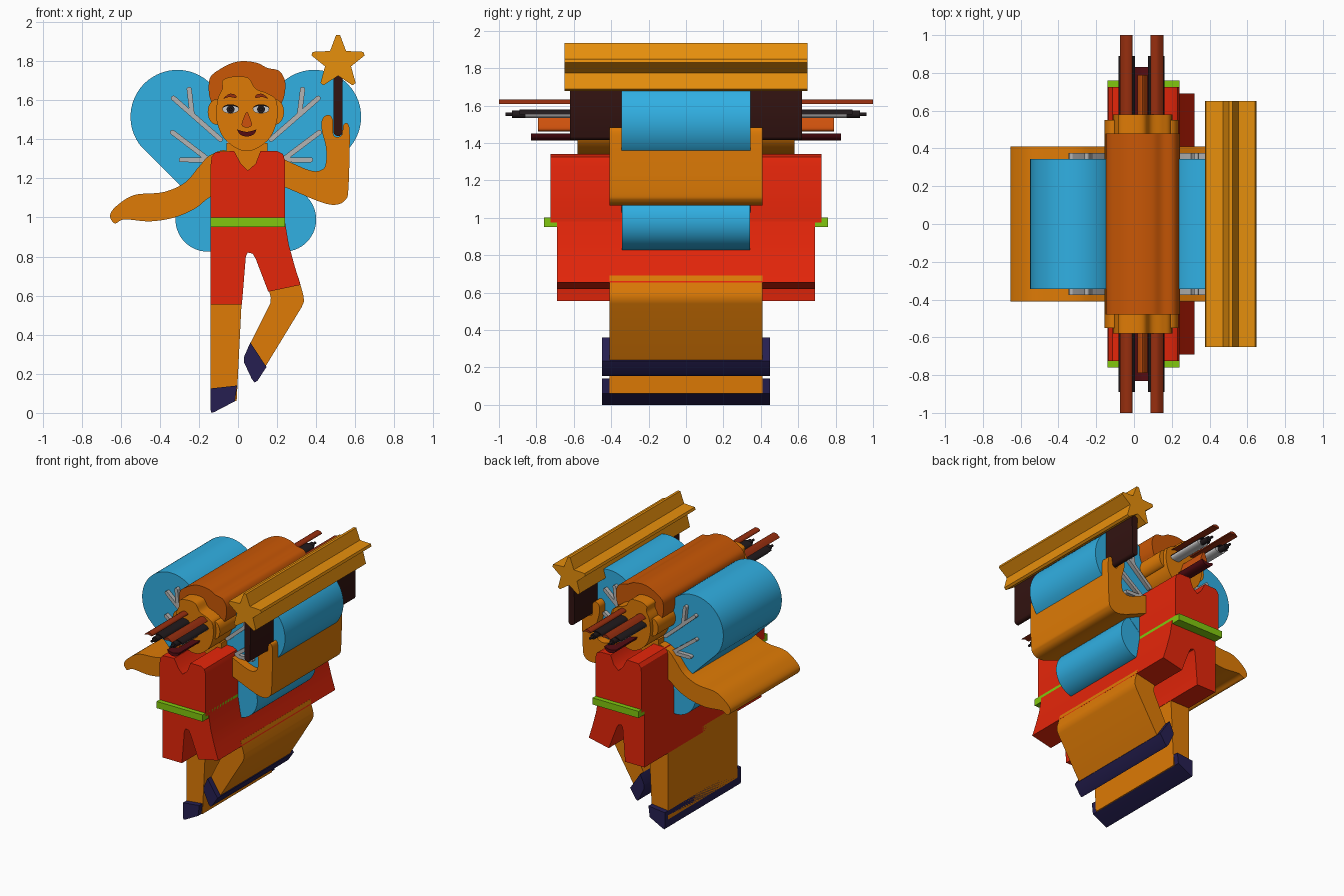
import bpy
import bmesh
from math import acos, atan2, cos, hypot, pi, sin, radians

cube = bpy.data.objects.get("Cube")
if cube:
    bpy.data.objects.remove(cube, do_unlink=True)

MID = 0.045  # shared centre line of head and wings


def make_material(name, red, green, blue):
    linear = [(c / 255) ** 2.2 for c in (red, green, blue)] + [1]
    mat = bpy.data.materials.new(name)
    mat.use_nodes = True
    mat.diffuse_color = linear
    mat.node_tree.nodes["Principled BSDF"].inputs["Base Color"].default_value = linear
    return mat


skin = make_material("skin", 222, 122, 14)
gold = make_material("gold", 230, 142, 20)
hair_brown = make_material("hair_brown", 200, 88, 14)
brow_brown = make_material("brow_brown", 150, 50, 22)
nose_orange = make_material("nose_orange", 205, 82, 20)
red_cloth = make_material("red_cloth", 228, 42, 18)
belt_green = make_material("belt_green", 128, 198, 22)
shoe_navy = make_material("shoe_navy", 42, 36, 82)
wing_blue = make_material("wing_blue", 52, 174, 226)
vein_grey = make_material("vein_grey", 178, 178, 178)
eye_white = make_material("eye_white", 225, 225, 225)
eye_dark = make_material("eye_dark", 38, 32, 34)
mouth_red = make_material("mouth_red", 85, 20, 25)
wand_dark = make_material("wand_dark", 54, 26, 24)


def smooth_outline(points, steps=6):
    """Closed spline through the points; a repeated point makes a corner."""
    result, count = [], len(points)
    for i in range(count):
        a, b, c, d = (points[(i + k) % count] for k in (-1, 0, 1, 2))
        if b == c:
            continue
        for s in range(steps):
            t = s / steps
            result.append(tuple(
                q + t * ((r - p) + t * ((2 * p - 5 * q + 4 * r - w)
                         + t * (3 * (q - r) + w - p))) / 2
                for p, q, r, w in zip(a, b, c, d)))
    return result


def slab(name, outline, half, mat):
    """Extrude an x-z outline evenly to both sides of y = 0."""
    bm = bmesh.new()
    face = bm.faces.new([bm.verts.new((x, -half, z)) for x, z in outline])
    moved = bmesh.ops.extrude_face_region(bm, geom=[face])["geom"]
    bmesh.ops.translate(bm, vec=(0, 2 * half, 0),
                        verts=[g for g in moved if isinstance(g, bmesh.types.BMVert)])
    bmesh.ops.recalc_face_normals(bm, faces=bm.faces)
    mesh = bpy.data.meshes.new(name)
    bm.to_mesh(mesh)
    bm.free()
    mesh.materials.append(mat)
    obj = bpy.data.objects.new(name, mesh)
    bpy.context.collection.objects.link(obj)
    bpy.ops.object.select_all(action="DESELECT")
    obj.select_set(True)
    bpy.context.view_layer.objects.active = obj
    bpy.ops.object.shade_smooth_by_angle(angle=radians(30))
    return obj


def arc(x, z, rx, rz, start=0.0, sweep=2 * pi, steps=32):
    return [(x + rx * cos(start + sweep * i / steps), z + rz * sin(start + sweep * i / steps))
            for i in range(steps)]


def bar(a, b, radius):
    """Straight bar with round ends."""
    turn = atan2(b[1] - a[1], b[0] - a[0])
    return (arc(*b, radius, radius, turn - pi / 2, pi * 1.01, 9)
            + arc(*a, radius, radius, turn + pi / 2, pi * 1.01, 9))


def teardrop(x, z, radius, tip):
    """Circle drawn out to a point by its two tangents."""
    dx, dz = tip[0] - x, tip[1] - z
    spread = acos(radius / hypot(dx, dz))
    start = atan2(dz, dx) + spread
    return [tip] + arc(x, z, radius, radius, start, 2 * (pi - spread), 40)


# Wings with veins, and the paired features of the face
veins = [((.37, 1.61), (.13, 1.40)), ((.29, 1.655), (.275, 1.53)),
         ((.375, 1.435), (.17, 1.28)), ((.33, 1.295), (.20, 1.295))]
for side, label in ((-1, "right"), (1, "left")):
    def across(offset):
        return MID - .005 + side * offset

    slab(label + "_upper_wing",
         teardrop(across(.35), 1.515, .24, (across(.04), .87)), .345, wing_blue)
    slab(label + "_lower_wing",
         teardrop(across(.195), .99, .165, (across(.02), 1.2)), .343, wing_blue)
    for number, (a, b) in enumerate(veins):
        slab(f"{label}_wing_vein_{number}",
             bar((across(a[0]), a[1]), (across(b[0]), b[1]), .013), .375, vein_grey)

    slab(label + "_ear", arc(across(.15), 1.54, .045, .065), .55, skin)
    eye_x = across(.078)
    slab(label + "_eye", arc(eye_x, 1.553, .042, .021), .86, eye_white)
    slab(label + "_lash", arc(eye_x, 1.553, .044, .026, 0, pi, 12)
         + arc(eye_x, 1.553, .044, .018, pi, -pi, 12), .89, eye_dark)
    slab(label + "_iris", arc(eye_x, 1.553, .02, .02), .93, eye_dark)
    slab(label + "_pupil", arc(eye_x, 1.553, .009, .009), .965, eye_dark)
    slab(label + "_brow", smooth_outline(
        [(across(x), z) for x, z in ((.05, 1.612), (.055, 1.628), (.085, 1.632),
                                     (.115, 1.608), (.085, 1.616))]), 1, brow_brown)

# Head
slab("hair", smooth_outline([
    (-.14, 1.6), (-.15, 1.66), (-.14, 1.72), (-.09, 1.76), (-.03, 1.79), (.03, 1.8),
    (.1, 1.79), (.15, 1.765), (.21, 1.75), (.24, 1.7), (.24, 1.64), (.225, 1.59),
    (.19, 1.55), (-.1, 1.55)]), .48, hair_brown)
slab("face", smooth_outline([
    (-.105, 1.6), (-.08, 1.66), (-.08, 1.7), (-.03, 1.72), (.05, 1.715), (.09, 1.66),
    (.15, 1.635), (.195, 1.6), (.2, 1.5), (.165, 1.41), (.1, 1.355), (.045, 1.34),
    (-.01, 1.355), (-.075, 1.41), (-.11, 1.5)]), .58, skin)
slab("nose", smooth_outline([
    (.045, 1.54), (.025, 1.5), (.02, 1.47), (.045, 1.46), (.07, 1.47), (.065, 1.5)]),
    .79, nose_orange)
slab("mouth", smooth_outline([
    (-.005, 1.45), (-.005, 1.45), (.045, 1.438), (.095, 1.45), (.095, 1.45),
    (.08, 1.425), (.045, 1.414), (.01, 1.425)]), .83, mouth_red)

# Neck and arms
slab("neck", [(-.06, 1.2), (.15, 1.2), (.15, 1.38), (-.06, 1.38)], .41, skin)
slab("right_arm", smooth_outline([
    (-.05, 1.33), (-.14, 1.32), (-.2, 1.26), (-.27, 1.18), (-.38, 1.13), (-.53, 1.115),
    (-.62, 1.06), (-.655, 1.01), (-.63, .97), (-.58, .99), (-.45, .98), (-.325, 1.0),
    (-.22, 1.045), (-.14, 1.105), (-.05, 1.12)]), .41, skin)
slab("left_arm", smooth_outline([
    (.2, 1.31), (.24, 1.295), (.37, 1.24), (.43, 1.245), (.45, 1.28), (.45, 1.36),
    (.43, 1.44), (.43, 1.5), (.46, 1.525), (.485, 1.5), (.49, 1.42), (.53, 1.42),
    (.54, 1.475), (.565, 1.475), (.572, 1.4), (.565, 1.15), (.55, 1.09), (.5, 1.065),
    (.42, 1.08), (.24, 1.155), (.2, 1.17)]), .41, skin)

# Clothes
slab("bodice", [
    (-.14, .975), (-.14, 1.27), (-.135, 1.31), (-.115, 1.335), (-.02, 1.34), (.015, 1.275),
    (.05, 1.24), (.09, 1.275), (.115, 1.34), (.2, 1.34), (.23, 1.325), (.24, 1.29),
    (.24, .975)], .725, red_cloth)
slab("shorts", [
    (-.14, .98), (.24, .98), (.26, .86), (.29, .75), (.32, .655), (.155, .62), (.09, .79),
    (.075, .815), (.05, .82), (.04, .8), (.02, .555), (-.14, .555)], .69, red_cloth)
slab("belt", [(-.14, .95), (.24, .95), (.24, 1), (-.14, 1)], .76, belt_green)

# Legs and shoes
slab("right_leg", [(-.14, .6), (.02, .6), (-.007, .06), (-.14, .06)], .41, skin)
slab("right_shoe", [(-.14, .125), (-.005, .14), (-.015, .06), (-.12, .005), (-.135, 0),
                    (-.14, .015)], .45, shoe_navy)
slab("left_leg", [(.15, .66), (.31, .69), (.335, .6), (.338, .57), (.325, .54),
                  (.13, .22), (.055, .34), (.165, .56), (.168, .59)], .41, skin)
slab("left_shoe", [(.063, .36), (.146, .235), (.1, .165), (.085, .155), (.07, .175),
                   (.03, .26), (.03, .285)], .45, shoe_navy)

# Wand
slab("wand_stick", bar((.512, 1.44), (.512, 1.7), .024), .62, wand_dark)
star = []
for i in range(5):
    tip = pi / 2 + i * 2 * pi / 5
    for angle, radius in ((tip - .07, .14), (tip + .07, .14), (tip + pi / 5, .07)):
        star.append((.512 + radius * cos(angle), 1.795 + radius * sin(angle)))
slab("wand_star", star, .65, gold)
